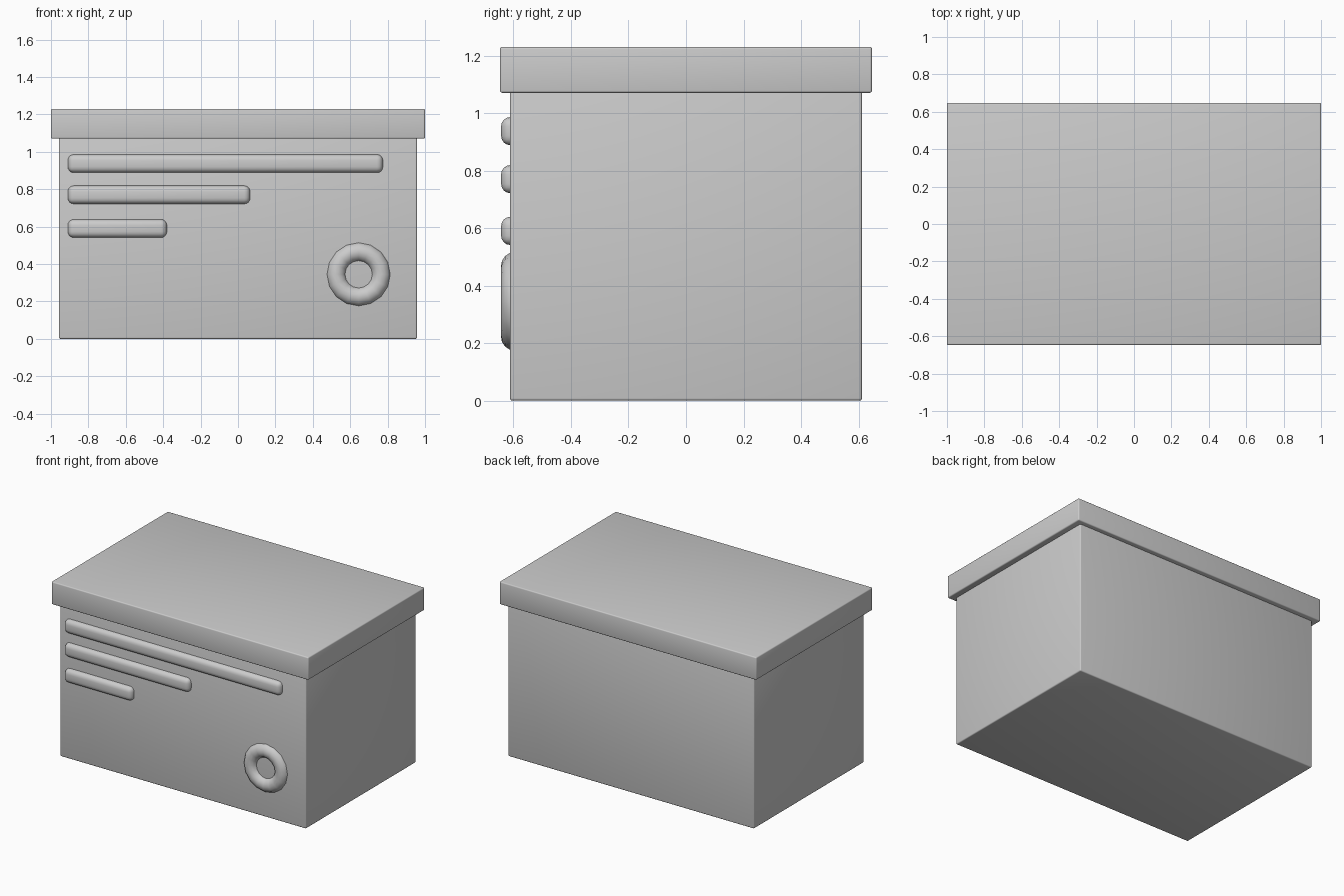
import bpy
from math import radians

if "Cube" in bpy.data.objects:
    bpy.data.objects.remove(bpy.data.objects["Cube"])

# Single grey material
grey = bpy.data.materials.new("plain grey")
grey.use_nodes = True
colour = (0.6, 0.6, 0.6, 1)
grey.diffuse_color = colour
grey.node_tree.nodes["Principled BSDF"].inputs["Base Color"].default_value = colour


def finish(obj, name, angle=40):
    obj.name = name
    obj.data.materials.append(grey)
    bpy.ops.object.shade_smooth_by_angle(angle=radians(angle))


def rounded_box(name, low, high, radius, segments):
    size = [b - a for a, b in zip(low, high)]
    centre = [(a + b) / 2 for a, b in zip(low, high)]
    bpy.ops.mesh.primitive_cube_add(size=1, location=centre)
    obj = bpy.context.object
    obj.scale = size
    bpy.ops.object.transform_apply(location=False, rotation=False, scale=True)
    bevel = obj.modifiers.new("rounded edges", "BEVEL")
    bevel.width = radius
    bevel.segments = segments
    bpy.ops.object.modifier_apply(modifier=bevel.name)
    finish(obj, name)


# Box and overhanging lid
rounded_box("box_body", (-0.957, -0.612, 0), (0.957, 0.612, 1.09), 0.008, 3)
rounded_box("lid", (-1, -0.647, 1.07), (1, 0.647, 1.23), 0.008, 3)

# Raised bars on the front, each shorter than the one above
for name, right, z in (("top_bar", 0.775, 0.937),
                       ("middle_bar", 0.065, 0.77),
                       ("bottom_bar", -0.38, 0.59)):
    rounded_box(name, (-0.91, -0.643, z - 0.049), (right, -0.55, z + 0.049), 0.032, 4)

# Ring on the front
bpy.ops.mesh.primitive_torus_add(major_segments=16, minor_segments=16,
                                 major_radius=0.121, minor_radius=0.052,
                                 location=(0.645, -0.592, 0.345),
                                 rotation=(radians(90), 0, 0))
finish(bpy.context.object, "front_ring", 60)
